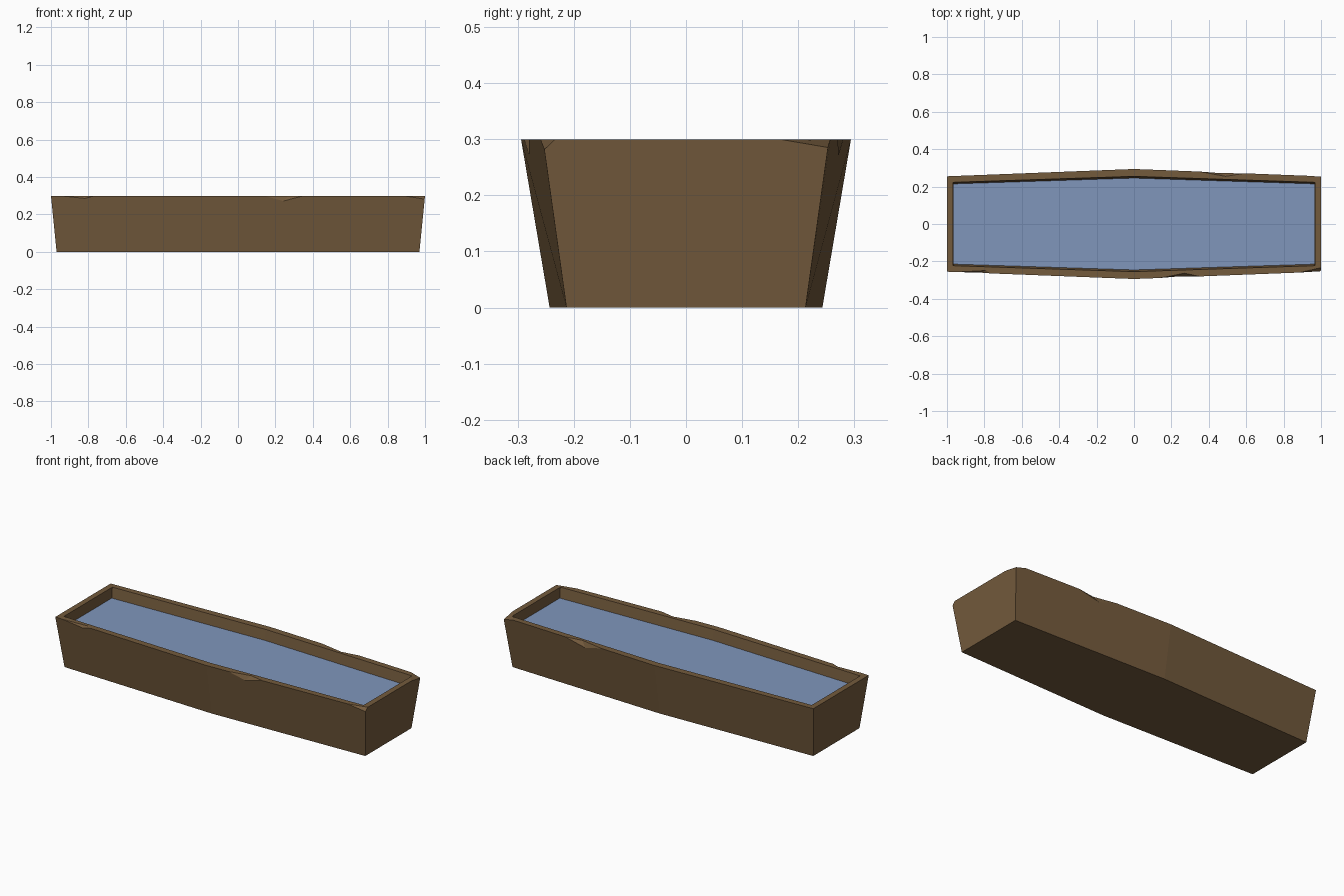
import bpy, bmesh
from mathutils import Vector

if "Cube" in bpy.data.objects:
    bpy.data.objects.remove(bpy.data.objects["Cube"])


def material(name, rgb):
    m = bpy.data.materials.new(name)
    m.diffuse_color = (*rgb, 1)
    m.use_nodes = True
    m.node_tree.nodes["Principled BSDF"].inputs["Base Color"].default_value = m.diffuse_color
    return m


def add_object(name, bm, mat=None):
    bmesh.ops.recalc_face_normals(bm, faces=bm.faces)
    me = bpy.data.meshes.new(name)
    bm.to_mesh(me)
    bm.free()
    ob = bpy.data.objects.new(name, me)
    bpy.context.collection.objects.link(ob)
    if mat:
        me.materials.append(mat)
    return ob


def outline(bm, x, y_end, y_mid, z):
    """Six-sided outline: straight ends, sides bulging in the middle."""
    pts = [(-x, -y_end), (0, -y_mid), (x, -y_end), (x, y_end), (0, y_mid), (-x, y_end)]
    return [bm.verts.new((px, py, z)) for px, py in pts]


wood = material("brown wood", (0.175, 0.104, 0.046))
blue = material("water blue", (0.215, 0.305, 0.50))

# Trough body: bottom, outer wall, rim, inner wall, floor
bm = bmesh.new()
rings = [outline(bm, 0.97, 0.213, 0.243, 0),
         outline(bm, 1.0, 0.255, 0.294, 0.3),
         outline(bm, 0.967, 0.223, 0.255, 0.3),
         outline(bm, 0.964, 0.213, 0.244, 0.23)]
bm.faces.new(rings[0])
bm.faces.new(rings[-1])
for a, b in zip(rings, rings[1:]):
    for i in range(6):
        j = (i + 1) % 6
        bm.faces.new((a[i], a[j], b[j], b[i]))
trough = add_object("trough", bm, wood)


# Chips along the rim, cut with small convex wedges
def side_y(x, z):
    return 0.294 - 0.039 * abs(x) - (0.3 - z) * 0.16


def edge_chip(side, x0, xm, x1, depth, inset):
    return [(x0, side * (side_y(x0, 0.3) + 0.001), 0.301),
            (x1, side * (side_y(x1, 0.3) + 0.001), 0.301),
            (xm, side * (side_y(xm, 0.3 - depth) + 0.001), 0.3 - depth),
            (xm + 0.03, side * (side_y(xm, 0.3) - inset), 0.301),
            (xm, side * (side_y(xm, 0.3) + 0.06), 0.34)]


chips = [edge_chip(-1, 0.13, 0.24, 0.36, 0.03, 0.022),
         edge_chip(-1, -0.97, -0.82, -0.76, 0.015, 0.014),
         edge_chip(1, 0.34, 0.46, 0.60, 0.03, 0.022),
         # front right and back right corners
         [(0.87, -0.262, 0.301), (0.999, -0.254, 0.28), (1.001, -0.232, 0.301), (1.06, -0.31, 0.34)],
         [(1.001, 0.16, 0.301), (0.999, 0.254, 0.285), (0.93, 0.26, 0.301), (1.06, 0.31, 0.34)]]
for pts in chips:
    bm = bmesh.new()
    for p in pts:
        bm.verts.new(Vector(p))
    bmesh.ops.convex_hull(bm, input=bm.verts[:])
    cutter = add_object("chip_cutter", bm)
    cutter.hide_render = True
    mod = trough.modifiers.new("chip", 'BOOLEAN')
    mod.operation = 'DIFFERENCE'
    mod.solver = 'EXACT'
    mod.object = cutter
    bpy.context.view_layer.objects.active = trough
    bpy.ops.object.modifier_apply(modifier=mod.name)
    bpy.data.objects.remove(cutter)

# Water surface
bm = bmesh.new()
bm.faces.new(outline(bm, 0.965, 0.2145, 0.2455, 0.24))
add_object("water", bm, blue)
